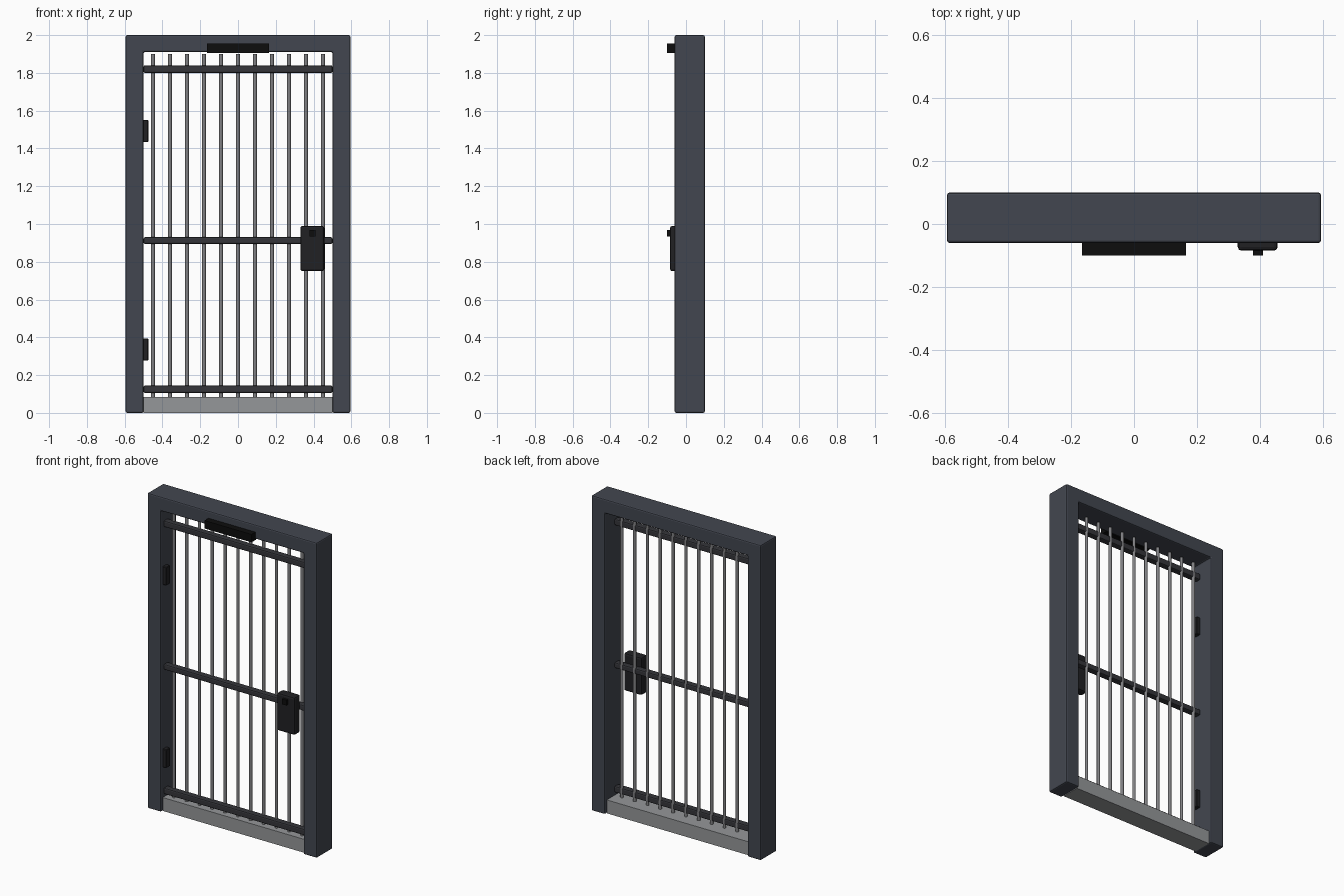
import bpy, bmesh, math
from mathutils import Matrix

if "Cube" in bpy.data.objects:
    bpy.data.objects.remove(bpy.data.objects["Cube"])


def mat(name, rgb):
    m = bpy.data.materials.new(name)
    m.diffuse_color = (*rgb, 1)
    m.use_nodes = True
    m.node_tree.nodes["Principled BSDF"].inputs["Base Color"].default_value = m.diffuse_color
    return m


SLATE = mat("slate_paint", (0.055, 0.062, 0.08))
DARK = mat("dark_steel", (0.035, 0.036, 0.042))
STEEL = mat("bar_steel", (0.22, 0.22, 0.23))
SILL = mat("sill_steel", (0.30, 0.31, 0.32))
BLACK = mat("black_metal", (0.015, 0.015, 0.017))
TRIM = mat("black_trim", (0.004, 0.004, 0.004))


def finish(name, bm, material, bevel=0.0, segments=1):
    bmesh.ops.recalc_face_normals(bm, faces=bm.faces)
    me = bpy.data.meshes.new(name)
    bm.to_mesh(me)
    bm.free()
    me.materials.append(material)
    ob = bpy.data.objects.new(name, me)
    bpy.context.collection.objects.link(ob)
    if bevel:
        b = ob.modifiers.new("bevel", 'BEVEL')
        b.width, b.segments = bevel, segments
    return ob


def box(name, x, y, z, material, bevel=0.0, segments=1):
    bm = bmesh.new()
    size = [b - a for a, b in (x, y, z)]
    mid = [(a + b) / 2 for a, b in (x, y, z)]
    bmesh.ops.create_cube(bm, size=1, matrix=Matrix.Translation(mid) @ Matrix.Diagonal((*size, 1)))
    return finish(name, bm, material, bevel, segments)


# Door frame: one arch-shaped profile extruded in depth
bm = bmesh.new()
outline = [(-.595, 0), (-.5, 0), (-.5, 1.91), (.5, 1.91), (.5, 0), (.595, 0), (.595, 2), (-.595, 2)]
face = bm.faces.new([bm.verts.new((x, -.06, z)) for x, z in outline])
ext = bmesh.ops.extrude_face_region(bm, geom=[face])["geom"]
bmesh.ops.translate(bm, vec=(0, .16, 0), verts=[v for v in ext if isinstance(v, bmesh.types.BMVert)])
finish("door_frame", bm, SLATE, 0.008, 2)

# Sill between the posts
box("sill", (-.5, .5), (-.04, .08), (0, .085), SILL)

# Horizontal rails
for name, z, h in (("bottom_rail", .125, .04), ("middle_rail", .912, .036), ("top_rail", 1.82, .04)):
    box(name, (-.5, .5), (-.035, .007), (z - h / 2, z + h / 2), DARK, 0.008, 2)

# Vertical bars
for i in range(11):
    bm = bmesh.new()
    bmesh.ops.create_cone(bm, cap_ends=True, segments=10, radius1=.01, radius2=.01, depth=1.82,
                          matrix=Matrix.Translation((-.45 + .09 * i, 0, .99)))
    bar = finish(f"bar_{i + 1}", bm, STEEL)
    bpy.context.view_layer.objects.active = bar
    bar.select_set(True)
    bpy.ops.object.shade_smooth_by_angle(angle=math.radians(40))
    bar.select_set(False)

# Hinges on the left post
for name, z in (("lower_hinge", .335), ("upper_hinge", 1.493)):
    box(name, (-.505, -.475), (-.04, .0), (z - .058, z + .058), BLACK, 0.003)

# Lock case with its key cylinder
box("lock_case", (.33, .457), (-.085, -.025), (.75, .99), BLACK, 0.012, 2)
box("key_cylinder", (.378, .41), (-.10, -.08), (.935, .968), TRIM)

# Door closer on the header
box("door_closer", (-.165, .165), (-.10, -.055), (1.905, 1.955), TRIM)
